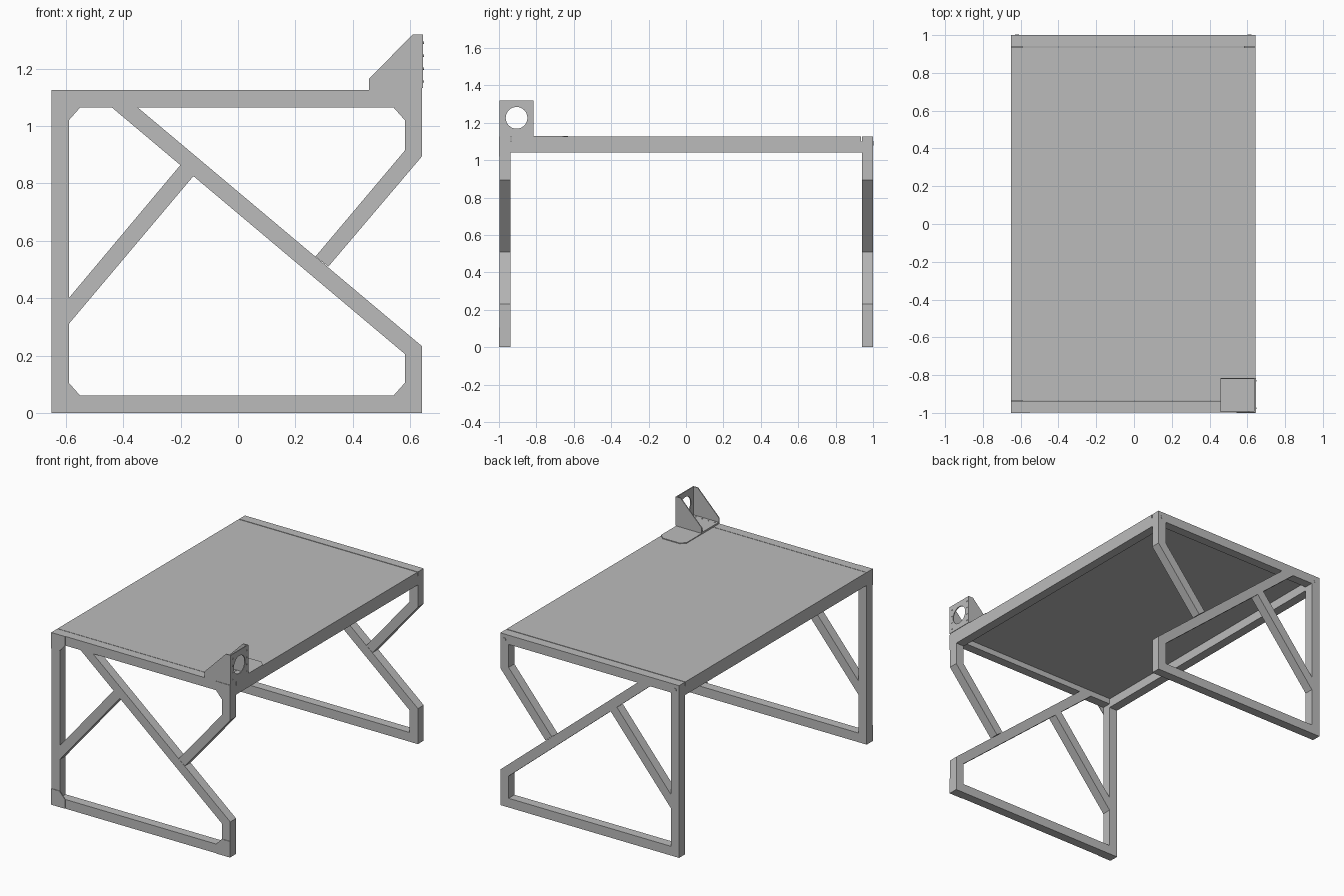
import bpy, bmesh, math
from mathutils import Matrix

cube = bpy.data.objects.get("Cube")
if cube:
    bpy.data.objects.remove(cube, do_unlink=True)

grey = bpy.data.materials.new("metal_grey")
grey.use_nodes = True
grey.diffuse_color = (0.5, 0.5, 0.5, 1)
grey.node_tree.nodes["Principled BSDF"].inputs["Base Color"].default_value = (0.5, 0.5, 0.5, 1)


def finish(name, bm):
    bmesh.ops.recalc_face_normals(bm, faces=bm.faces)
    mesh = bpy.data.meshes.new(name)
    bm.to_mesh(mesh)
    bm.free()
    mesh.materials.append(grey)
    ob = bpy.data.objects.new(name, mesh)
    bpy.context.collection.objects.link(ob)
    return ob


def prism(name, pts, a, b, axis="y"):
    """Extrude a flat outline from a to b along y (xz outline) or z (xy outline)."""
    bm = bmesh.new()
    put = (lambda u, v: (u, a, v)) if axis == "y" else (lambda u, v: (u, v, a))
    face = bm.faces.new([bm.verts.new(put(u, v)) for u, v in pts])
    new = bmesh.ops.extrude_face_region(bm, geom=[face])["geom"]
    move = (0, b - a, 0) if axis == "y" else (0, 0, b - a)
    bmesh.ops.translate(bm, vec=move, verts=[g for g in new if isinstance(g, bmesh.types.BMVert)])
    return finish(name, bm)


def box(name, x0, x1, y0, y1, z0, z1):
    return prism(name, [(x0, z0), (x1, z0), (x1, z1), (x0, z1)], y0, y1)


def stud(name, loc, axis, r, depth):
    turn = {"x": Matrix.Rotation(math.pi / 2, 4, "Y"),
            "y": Matrix.Rotation(math.pi / 2, 4, "X"), "z": Matrix()}[axis]
    bm = bmesh.new()
    bmesh.ops.create_cone(bm, cap_ends=True, segments=12, radius1=r, radius2=r,
                          depth=depth, matrix=Matrix.Translation(loc) @ turn)
    return finish(name, bm)


L, R, TOP, T = -0.65, 0.642, 1.125, 0.06

# End frames: square tube outline with diagonal braces
members = {
    "tall_post": [(L, 0), (L + T, 0), (L + T, TOP), (L, TOP)],
    "top_rail": [(L + T, TOP - T), (R, TOP - T), (R, TOP), (L + T, TOP)],
    "bottom_rail": [(L + T, 0), (R, 0), (R, T), (L + T, T)],
    "upper_short_post": [(R - T, 0.915), (R, 0.895), (R, TOP - T), (R - T, TOP - T)],
    "lower_short_post": [(R - T, T), (R, T), (R, 0.232), (R - T, 0.205)],
    "main_diagonal": [(-0.44, TOP - T), (R - T, 0.205), (R, 0.232), (-0.35, TOP - T)],
    "upper_brace": [(0.27, 0.545), (0.315, 0.51), (R, 0.895), (R - T, 0.915)],
    "lower_brace": [(L + T, 0.31), (-0.155, 0.826), (-0.2, 0.865), (L + T, 0.40)],
}
for end, y0, y1 in (("front", -0.997, -0.937), ("back", 0.94, 1.0)):
    for part, pts in members.items():
        prism(f"{end}_{part}", pts, y0, y1)

# Chamfered corner plates on the front frame
for side, x, sx in (("right", L, 1), ("left", R, -1)):
    for level, z, sz in (("bottom", 0, 1), ("top", TOP, -1)):
        shape = [(0, 0), (0.1, 0), (0.1, T), (T, 0.105), (0, 0.105)]
        prism(f"{level}_{side}_corner_plate", [(x + sx * u, z + sz * v) for u, v in shape],
              -1.0, -0.996)

# Bolt heads on the back frame
for i, x in enumerate((L + T / 2, R - T / 2)):
    stud(f"back_bolt_{i}", (x, 1.0, TOP - 0.035), "y", 0.011, 0.004)

# Table top resting on two long side rails
box("table_top", L, R, -0.934, 0.935, 1.10, TOP)
for side, x in (("right", L), ("left", R - T)):
    box(f"{side}_side_rail", x, x + T, -0.937, 0.94, 1.04, 1.10)

# Mounting plate with clipped far corners
prism("mount_base", [(0.457, -0.997), (R, -0.997), (R, -0.66), (0.61, -0.63),
                     (0.487, -0.63), (0.457, -0.66)], TOP, TOP + 0.005, "z")

# Bracket with two triangular cheeks and a floor
Z0, Z1, Y0, Y1 = TOP + 0.005, 1.32, -0.997, -0.815
box("bracket_floor", 0.457, R, Y0, Y1, Z0, Z0 + 0.006)
cheek = [(0.457, Z0), (R, Z0), (R, Z1), (0.61, Z1), (0.457, 1.165)]
prism("bracket_front_cheek", cheek, Y0, Y0 + 0.006)
prism("bracket_back_cheek", cheek, Y1 - 0.006, Y1)

# Bracket face: square plate with a round opening
bm = bmesh.new()
n, cy, cz, r = 32, (Y0 + Y1) / 2, 1.226, 0.058
loops = []
for x in (R - 0.003, R + 0.003):
    inner, outer = [], []
    for k in range(n):
        t = 2 * math.pi * k / n
        c, s = math.cos(t), math.sin(t)
        m = max(abs(c), abs(s))
        inner.append(bm.verts.new((x, cy + r * c, cz + r * s)))
        z = cz + s / m * (Z1 - cz)
        outer.append(bm.verts.new((x, cy + c / m * (Y1 - Y0) / 2, z)))
    loops += [inner, outer]
i0, o0, i1, o1 = loops
for p, q in ((i0, o0), (o0, o1), (o1, i1), (i1, i0)):
    for k in range(n):
        j = (k + 1) % n
        bm.faces.new((p[k], p[j], q[j], q[k]))
finish("bracket_face", bm)

# Rivets on the bracket floor and face
for i in range(4):
    for j, y in enumerate((Y0 + 0.022, Y1 - 0.016)):
        stud(f"floor_rivet_{i}_{j}", (0.475 + 0.045 * i, y, Z0 + 0.007), "z", 0.004, 0.004)
        stud(f"face_rivet_{i}_{j}", (R + 0.004, y, 1.155 + 0.045 * i), "x", 0.004, 0.005)
